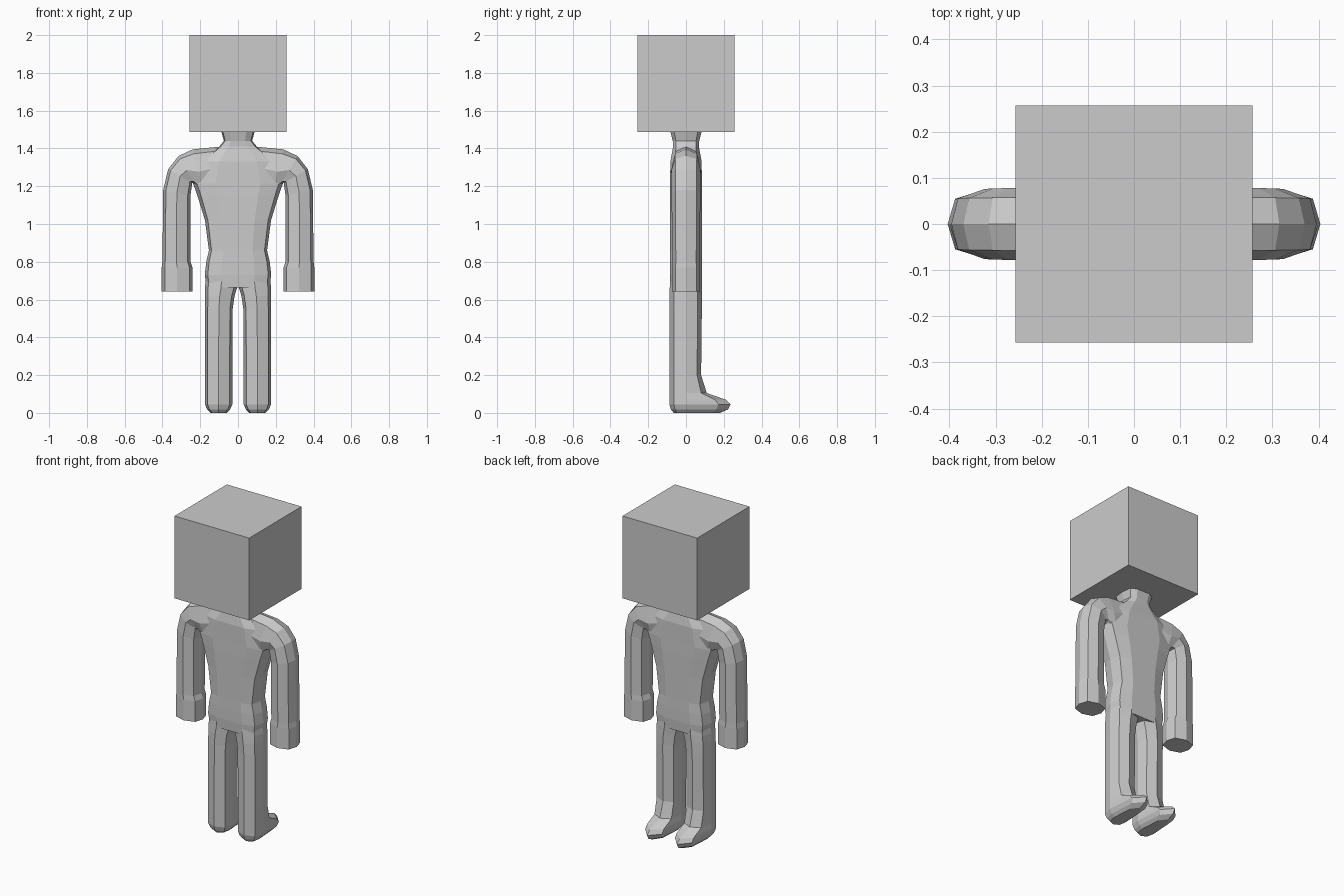
import bpy, bmesh
from mathutils import Vector

if "Cube" in bpy.data.objects:
    bpy.data.objects.remove(bpy.data.objects["Cube"])

# Quarter outlines of the cross-sections (width factor, depth factor)
LIMB = [(1, 0), (0.8, 0.73), (0, 1)]
TRUNK = [(1, 0), (0.91, 0.76), (0.5, 1), (0, 1)]


def ring(quarter, a, b, back, front):
    """Closed section between two x/z points, with its own back and front depth."""
    a, b = Vector((a[0], 0, a[1])), Vector((b[0], 0, b[1]))
    mid, half = (a + b) / 2, (b - a) / 2
    upper = quarter + [(-u, v) for u, v in quarter[-2::-1]]
    full = upper + [(u, -v) for u, v in upper[-2:0:-1]]
    return [mid + half * u + Vector((0, v * (front if v > 0 else back), 0)) for u, v in full]


def loft(name, rings, side=1):
    bm = bmesh.new()
    loops = [[bm.verts.new((p.x * side, p.y, p.z)) for p in r] for r in rings]
    n = len(loops[0])
    for lo, hi in zip(loops, loops[1:]):
        for i in range(n):
            j = (i + 1) % n
            bm.faces.new((lo[i], lo[j], hi[j], hi[i]))
    bm.faces.new(loops[0])
    bm.faces.new(loops[-1])
    bmesh.ops.recalc_face_normals(bm, faces=bm.faces)
    mesh = bpy.data.meshes.new(name)
    bm.to_mesh(mesh)
    bm.free()
    ob = bpy.data.objects.new(name, mesh)
    bpy.context.collection.objects.link(ob)
    return ob


# Torso and neck: height, half width, half depth
trunk = [(0.665, 0.165, 0.082), (0.73, 0.176, 0.086), (0.80, 0.168, 0.086),
         (0.86, 0.154, 0.085), (1.02, 0.175, 0.085), (1.15, 0.215, 0.085),
         (1.215, 0.238, 0.084), (1.33, 0.20, 0.083), (1.41, 0.10, 0.068),
         (1.44, 0.075, 0.070), (1.488, 0.088, 0.082)]
body = loft("body", [ring(TRUNK, (-w, z), (w, z), d, d) for z, w, d in trunk])

# Arms: inner point, outer point, half depth
arm = [((0.07, 1.20), (0.07, 1.412), 0.070), ((0.18, 1.16), (0.24, 1.395), 0.080),
       ((0.225, 1.21), (0.315, 1.36), 0.078), ((0.242, 1.218), (0.37, 1.29), 0.077),
       ((0.252, 1.15), (0.396, 1.18), 0.076), ((0.252, 0.80), (0.40, 0.80), 0.074),
       ((0.241, 0.77), (0.404, 0.77), 0.075), ((0.241, 0.642), (0.404, 0.642), 0.075)]

# Legs and feet: height, inner x, outer x, back depth, front depth
leg = [(0.005, 0.06, 0.145, 0.065, 0.18), (0.018, 0.042, 0.163, 0.08, 0.222),
       (0.045, 0.03, 0.175, 0.088, 0.236), (0.07, 0.03, 0.175, 0.088, 0.21),
       (0.105, 0.03, 0.175, 0.088, 0.11), (0.20, 0.03, 0.175, 0.088, 0.080),
       (0.55, 0.028, 0.175, 0.088, 0.084), (0.62, 0.018, 0.175, 0.088, 0.085),
       (0.665, 0.004, 0.175, 0.086, 0.085), (0.76, 0.004, 0.165, 0.080, 0.080)]
leg[0] = (0.0,) + leg[0][1:]

limbs = []
for side in (-1, 1):
    limbs.append(loft("arm", [ring(LIMB, a, b, d, d) for a, b, d in arm], side))
    limbs.append(loft("leg", [ring(LIMB, (i, z), (o, z), bk, fr)
                              for z, i, o, bk, fr in leg], side))

# Fuse the limbs with the torso into one skin
bpy.context.view_layer.objects.active = body
for limb in limbs:
    mod = body.modifiers.new("union", "BOOLEAN")
    mod.operation, mod.solver, mod.object = "UNION", "EXACT", limb
    bpy.ops.object.modifier_apply(modifier=mod.name)
    bpy.data.objects.remove(limb)

# Box head
bpy.ops.mesh.primitive_cube_add(size=1, location=(0, 0, 1.744))
head = bpy.context.object
head.name = "head"
head.scale = (0.514, 0.514, 0.512)
